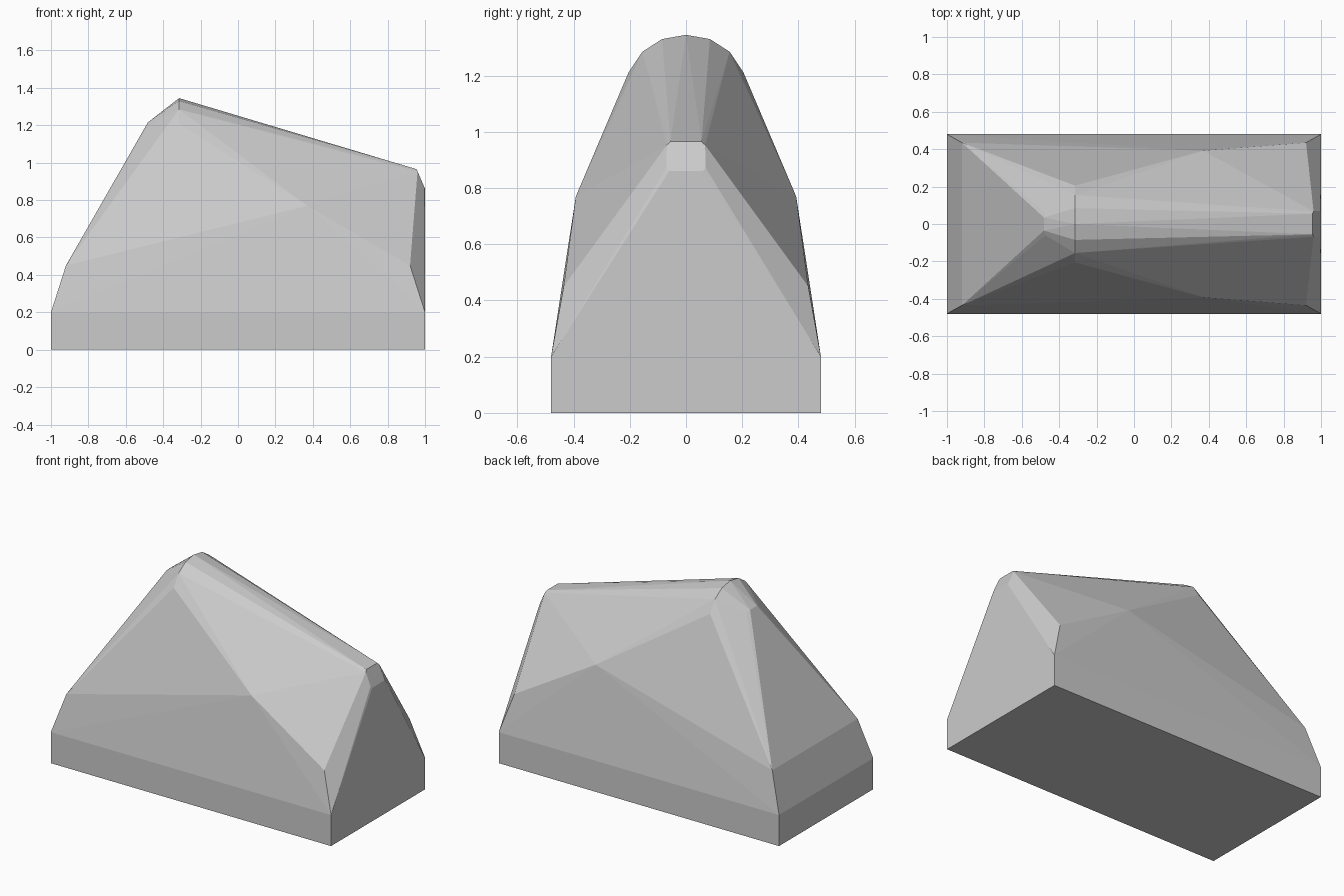
import bpy, bmesh

if "Cube" in bpy.data.objects:
    bpy.data.objects.remove(bpy.data.objects["Cube"])

# Half-side corner points (y >= 0), mirrored across y = 0
base = [(x, 0.48, z) for x in (-1, 1) for z in (0, 0.2)]
shoulders = [(-0.92, 0.435, 0.45), (0.92, 0.435, 0.45), (0.37, 0.392, 0.77)]
crest = [(-0.315, y, z) for y, z in
         ((0, 1.345), (0.085, 1.33), (0.155, 1.285), (0.205, 1.21))]
left_tip = [(-0.482, 0.035, 1.215), (-0.475, 0.06, 1.205)]
right_tip = [(0.955, 0.055, 0.965), (0.96, 0.068, 0.953),
             (1, 0.06, 0.86), (0.995, 0.07, 0.872)]

# Faceted convex body wrapped around the points
bm = bmesh.new()
for x, y, z in base + shoulders + crest + left_tip + right_tip:
    for s in ((1, -1) if y else (1,)):
        bm.verts.new((x, y * s, z))
hull = bmesh.ops.convex_hull(bm, input=bm.verts[:])
unused = {g for g in hull["geom_interior"] + hull["geom_unused"]
          if isinstance(g, bmesh.types.BMVert)}
bmesh.ops.delete(bm, geom=list(unused), context='VERTS')
bmesh.ops.dissolve_limit(bm, angle_limit=0.005, verts=bm.verts[:], edges=bm.edges[:])
bmesh.ops.recalc_face_normals(bm, faces=bm.faces[:])

mesh = bpy.data.meshes.new("faceted_block")
bm.to_mesh(mesh)
bm.free()
block = bpy.data.objects.new("faceted_block", mesh)
bpy.context.collection.objects.link(block)
